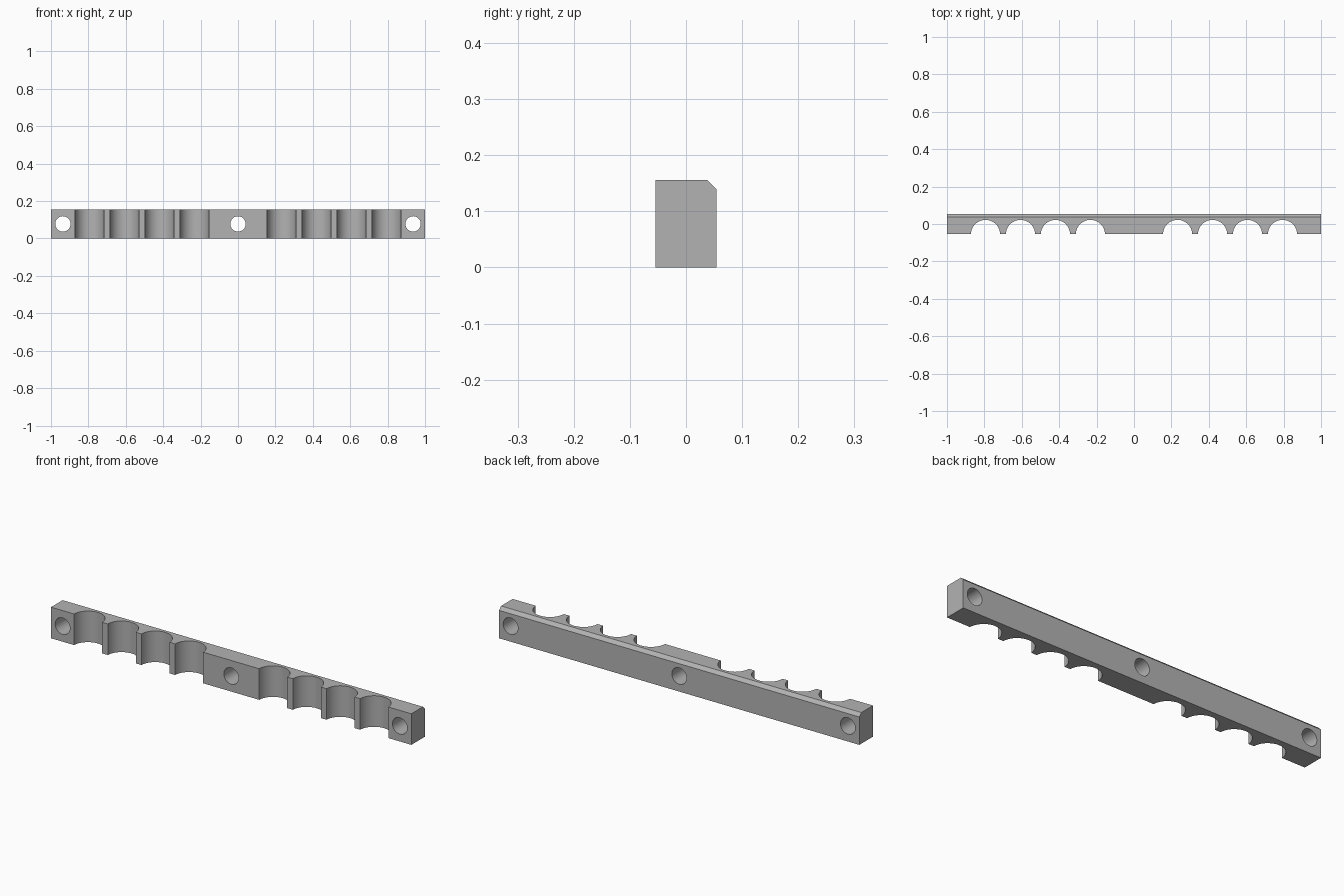
import bpy, bmesh
from math import pi, radians
from mathutils import Matrix

old = bpy.data.objects.get("Cube")
if old:
    bpy.data.objects.remove(old)

HALF_Y, HEIGHT, CHAMFER = 0.054, 0.156, 0.016
SCALLOP_R, HOLE_R = 0.078, 0.041


def new_object(name, bm):
    bmesh.ops.recalc_face_normals(bm, faces=bm.faces)
    mesh = bpy.data.meshes.new(name)
    bm.to_mesh(mesh)
    bm.free()
    obj = bpy.data.objects.new(name, mesh)
    bpy.context.collection.objects.link(obj)
    return obj


def add_cylinder(bm, radius, location, rotation=Matrix()):
    bmesh.ops.create_cone(bm, cap_ends=True, segments=64, radius1=radius, radius2=radius,
                          depth=0.4, matrix=Matrix.Translation(location) @ rotation)


# Bar: side profile with a chamfered upper back edge, extruded along x
bm = bmesh.new()
profile = [(-HALF_Y, 0), (HALF_Y, 0), (HALF_Y, HEIGHT - CHAMFER),
           (HALF_Y - CHAMFER, HEIGHT), (-HALF_Y, HEIGHT)]
end = bm.faces.new([bm.verts.new((-1, y, z)) for y, z in profile])
swept = bmesh.ops.extrude_face_region(bm, geom=[end])["geom"]
bmesh.ops.translate(bm, vec=(2, 0, 0),
                    verts=[v for v in swept if isinstance(v, bmesh.types.BMVert)])
bar = new_object("rack_bar", bm)

# Cutters: four upright scallops per side and three screw holes
bm = bmesh.new()
for side in (-1, 1):
    for i in range(4):
        x = side * (0.233 + 0.187 * i)
        add_cylinder(bm, SCALLOP_R, (x, -HALF_Y - 0.002, HEIGHT / 2))
for x in (-0.936, 0, 0.936):
    add_cylinder(bm, HOLE_R, (x, 0, HEIGHT / 2), Matrix.Rotation(pi / 2, 4, "X"))
cutter = new_object("scallop_and_hole_cutter", bm)
cutter.hide_render = True

cut = bar.modifiers.new("scallops_and_holes", "BOOLEAN")
cut.operation = "DIFFERENCE"
cut.solver = "EXACT"
cut.object = cutter

# Apply the cut, then smooth the curved walls and keep the edges sharp
bpy.ops.object.select_all(action="DESELECT")
bar.select_set(True)
bpy.context.view_layer.objects.active = bar
bpy.ops.object.modifier_apply(modifier=cut.name)
bpy.data.objects.remove(cutter)
bpy.ops.object.shade_smooth_by_angle(angle=radians(30))

# Single grey material
grey = bpy.data.materials.new("plain_grey")
grey.use_nodes = True
colour = (0.45, 0.45, 0.45, 1)
grey.diffuse_color = colour
grey.node_tree.nodes["Principled BSDF"].inputs["Base Color"].default_value = colour
bar.data.materials.clear()
bar.data.materials.append(grey)
